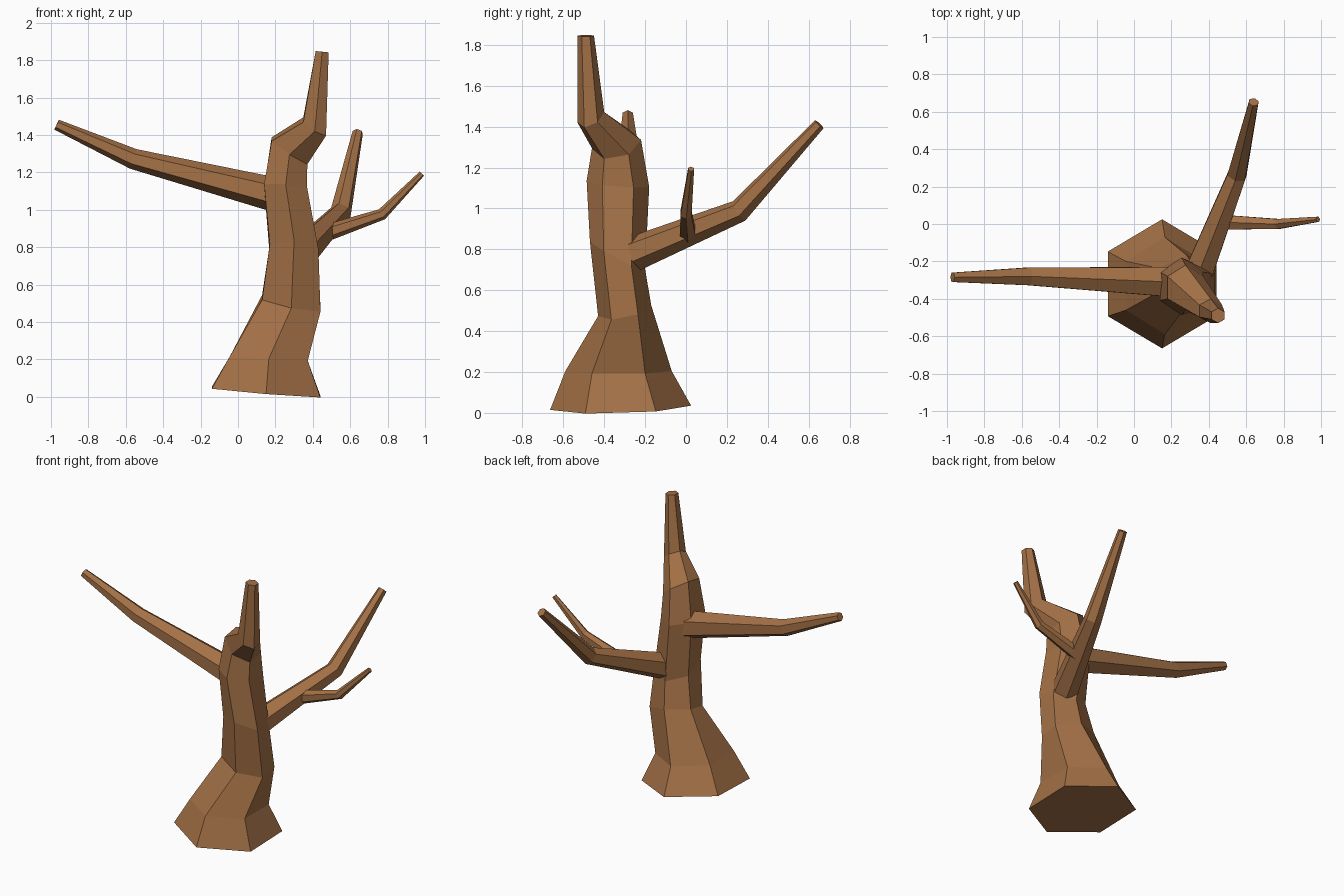
import bpy, bmesh
from math import sin, cos, radians
from mathutils import Vector

cube = bpy.data.objects.get("Cube")
if cube:
    bpy.data.objects.remove(cube, do_unlink=True)

SIDES = 6
BARK = (0.37, 0.165, 0.062, 1)
bark = bpy.data.materials.new("brown bark")
bark.use_nodes = True
bark.diffuse_color = BARK
shader = bark.node_tree.nodes["Principled BSDF"]
shader.inputs["Base Color"].default_value = BARK
shader.inputs["Roughness"].default_value = 0.9


def loft(name, rings):
    """Skin a list of point rings into a closed, flat-shaded solid."""
    bm = bmesh.new()
    loops = [[bm.verts.new(p) for p in ring] for ring in rings]
    for low, high in zip(loops, loops[1:]):
        for i in range(SIDES):
            j = (i + 1) % SIDES
            bm.faces.new((low[i], low[j], high[j], high[i]))
    bm.faces.new(loops[0][::-1])
    bm.faces.new(loops[-1])
    bmesh.ops.recalc_face_normals(bm, faces=bm.faces)
    mesh = bpy.data.meshes.new(name)
    bm.to_mesh(mesh)
    bm.free()
    mesh.materials.append(bark)
    obj = bpy.data.objects.new(name, mesh)
    bpy.context.collection.objects.link(obj)
    return obj


def tilted_ring(x, y, z, rx, ry, slope_x, slope_y):
    """Hexagon with corners front and back, tilted along x and y."""
    points = []
    for i in range(SIDES):
        a = radians(30 + 360 * i / SIDES)
        dx, dy = rx * cos(a), ry * sin(a)
        points.append((x + dx, y + dy, z + slope_x * dx + slope_y * dy))
    return points


def branch(name, stations):
    """Tapered limb along (x, y, z, radius) stations, one corner upward."""
    centres = [Vector(s[:3]) for s in stations]
    rings = []
    for i, c in enumerate(centres):
        before = (c - centres[i - 1]).normalized() if i else Vector()
        after = (centres[i + 1] - c).normalized() if i + 1 < len(centres) else Vector()
        along = (before + after).normalized()
        side = along.cross(Vector((0, 0, 1))).normalized()
        up = side.cross(along)
        r = stations[i][3]
        angles = [radians(90 + 360 * k / SIDES) for k in range(SIDES)]
        rings.append([c + r * (cos(a) * side + sin(a) * up) for a in angles])
    return loft(name, rings)


# Trunk: flared foot, narrow waist, bent crown and upright tip
trunk_sections = [
    (0.15, -0.32, 0.025, 0.335, 0.345, -0.08, 0.03),
    (0.165, -0.33, 0.205, 0.24, 0.26, -0.06, 0),
    (0.285, -0.30, 0.50, 0.18, 0.13, -0.2, 0.2),
    (0.30, -0.335, 0.77, 0.15, 0.135, -0.1, -0.5),
    (0.255, -0.333, 1.12, 0.133, 0.153, -0.1, -0.1),
    (0.275, -0.34, 1.315, 0.11, 0.12, -0.65, 0.17),
    (0.41, -0.465, 1.445, 0.07, 0.065, -0.6, 0.4),
    (0.45, -0.49, 1.845, 0.04, 0.04, -0.1, 0),
]
loft("trunk", [tilted_ring(*s) for s in trunk_sections])

# Limbs
branch("right_branch", [(0.20, -0.31, 1.08, 0.092), (-0.56, -0.28, 1.272, 0.055),
                        (-0.97, -0.285, 1.455, 0.029)])
branch("back_branch", [(0.35, -0.25, 0.78, 0.086), (0.55, 0.26, 0.988, 0.057),
                       (0.64, 0.652, 1.412, 0.029)])
branch("left_twig", [(0.47, 0.01, 0.875, 0.045), (0.77, 0, 0.976, 0.031),
                     (0.983, 0.025, 1.193, 0.016)])
